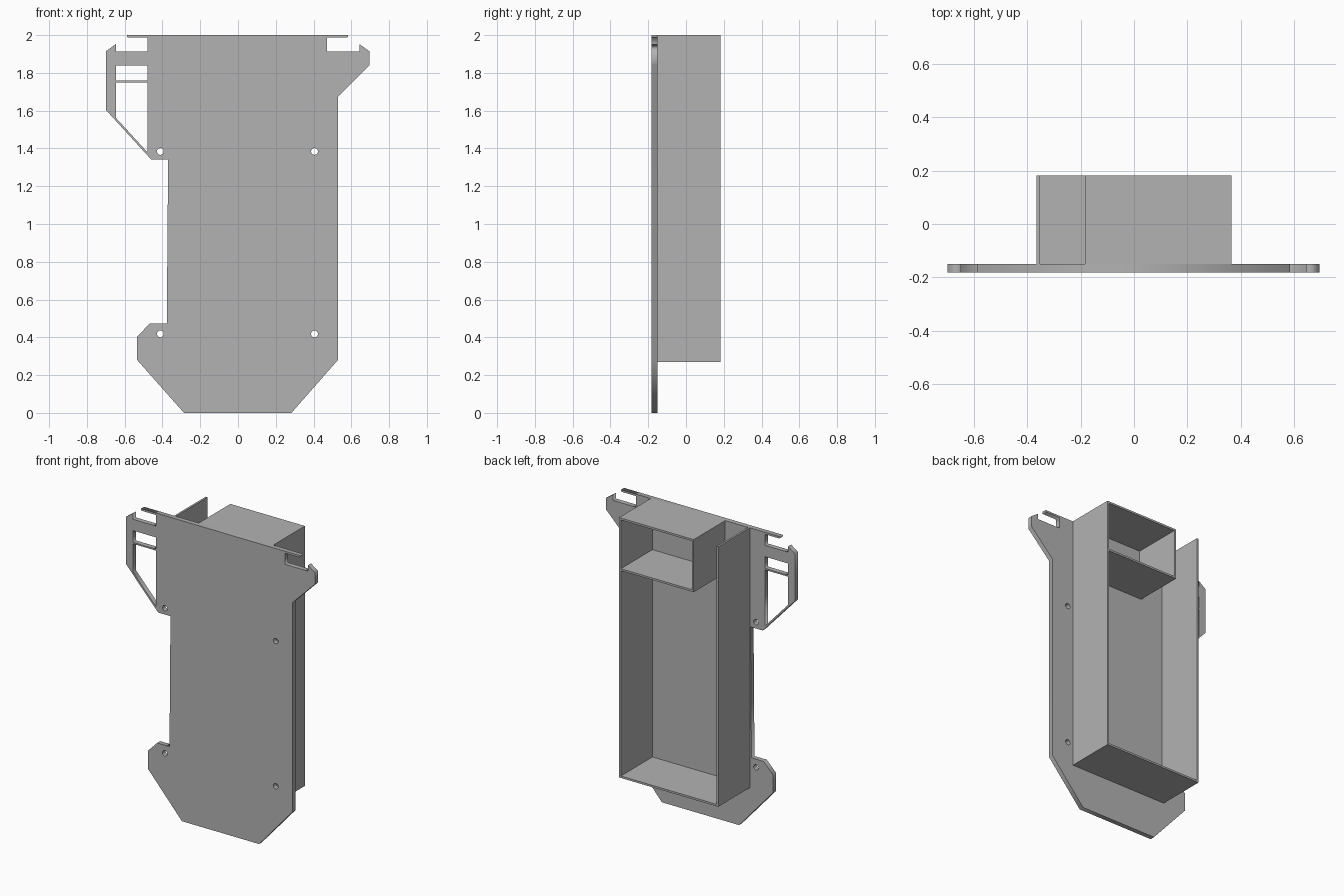
import bpy
import math

if "Cube" in bpy.data.objects:
    bpy.data.objects.remove(bpy.data.objects["Cube"], do_unlink=True)

GREY = (0.45, 0.45, 0.45, 1)
grey = bpy.data.materials.new("plain grey")
grey.use_nodes = True
grey.diffuse_color = GREY
grey.node_tree.nodes["Principled BSDF"].inputs["Base Color"].default_value = GREY

FRONT, PLATE_BACK, BACK = -0.182, -0.15, 0.182
WALL = 0.013


def finish(name, mesh):
    obj = bpy.data.objects.new(name, mesh)
    mesh.materials.clear()
    mesh.materials.append(grey)
    bpy.context.collection.objects.link(obj)
    return obj


def panel(name, x0, x1, z0, z1):
    """Flat wall standing on the back of the plate."""
    bpy.ops.mesh.primitive_cube_add(
        size=1, location=((x0 + x1) / 2, (PLATE_BACK + BACK) / 2, (z0 + z1) / 2))
    obj = bpy.context.object
    obj.name = name
    obj.scale = (x1 - x0, BACK - PLATE_BACK, z1 - z0)
    obj.data.materials.append(grey)


def sheet(name, loops):
    """Extruded flat sheet; the first loop is the outline, the rest are holes."""
    curve = bpy.data.curves.new(name, "CURVE")
    curve.dimensions = "2D"
    curve.fill_mode = "BOTH"
    curve.extrude = (PLATE_BACK - FRONT) / 2
    for loop in loops:
        spline = curve.splines.new("POLY")
        spline.points.add(len(loop) - 1)
        for point, (x, z) in zip(spline.points, loop):
            point.co = (x, z, 0, 1)
        spline.use_cyclic_u = True
    helper = bpy.data.objects.new(name + "_curve", curve)
    bpy.context.collection.objects.link(helper)
    bpy.context.view_layer.update()
    graph = bpy.context.evaluated_depsgraph_get()
    mesh = bpy.data.meshes.new_from_object(helper.evaluated_get(graph))
    bpy.data.objects.remove(helper, do_unlink=True)
    obj = finish(name, mesh)
    obj.rotation_euler.x = math.pi / 2
    obj.location.y = (FRONT + PLATE_BACK) / 2


def circle(cx, cz, r=0.018, n=20):
    return [(cx + r * math.cos(i * math.tau / n), cz + r * math.sin(i * math.tau / n))
            for i in range(n)]


# Plate outline: top strip, right hook, foot, side notch, left hook
outline = [
    (-0.587, 2), (0.583, 2), (0.583, 1.992), (0.578, 1.987), (0.472, 1.987),
    (0.472, 1.913), (0.643, 1.913), (0.643, 1.952), (0.695, 1.915), (0.695, 1.84),
    (0.53, 1.674), (0.53, 0.281), (0.283, 0), (-0.286, 0), (-0.535, 0.281),
    (-0.535, 0.403), (-0.468, 0.472), (-0.377, 0.472), (-0.37, 1.342),
    (-0.46, 1.342), (-0.698, 1.602), (-0.698, 1.915), (-0.647, 1.952),
    (-0.647, 1.913), (-0.478, 1.913), (-0.478, 1.987), (-0.582, 1.987), (-0.587, 1.992),
]
# Openings in the left bracket, and four screw holes
upper_window = [(-0.647, 1.838), (-0.478, 1.838), (-0.478, 1.76), (-0.647, 1.76)]
lower_window = [(-0.647, 1.75), (-0.478, 1.75), (-0.478, 1.378), (-0.647, 1.563)]
holes = [circle(x, z) for x in (-0.411, 0.405) for z in (0.418, 1.384)]
sheet("mounting_plate", [outline, upper_window, lower_window] + holes)

# Open tray on the back
SIDE, FLOOR, TOP = 0.365, 0.27, 2.0
panel("tray_right_wall", -SIDE, -SIDE + WALL, FLOOR, TOP)
panel("tray_left_wall", SIDE - WALL, SIDE, FLOOR, TOP)
panel("tray_bottom_wall", -SIDE + WALL, SIDE - WALL, FLOOR, FLOOR + WALL)

# Upper compartment in the tray's left corner
DIVIDER, SHELF = -0.184, 1.65
panel("compartment_side", DIVIDER, DIVIDER + WALL, SHELF, TOP)
panel("compartment_top", DIVIDER + WALL, SIDE - WALL, TOP - WALL, TOP)
panel("compartment_shelf", DIVIDER + WALL, SIDE - WALL, SHELF, SHELF + WALL)
